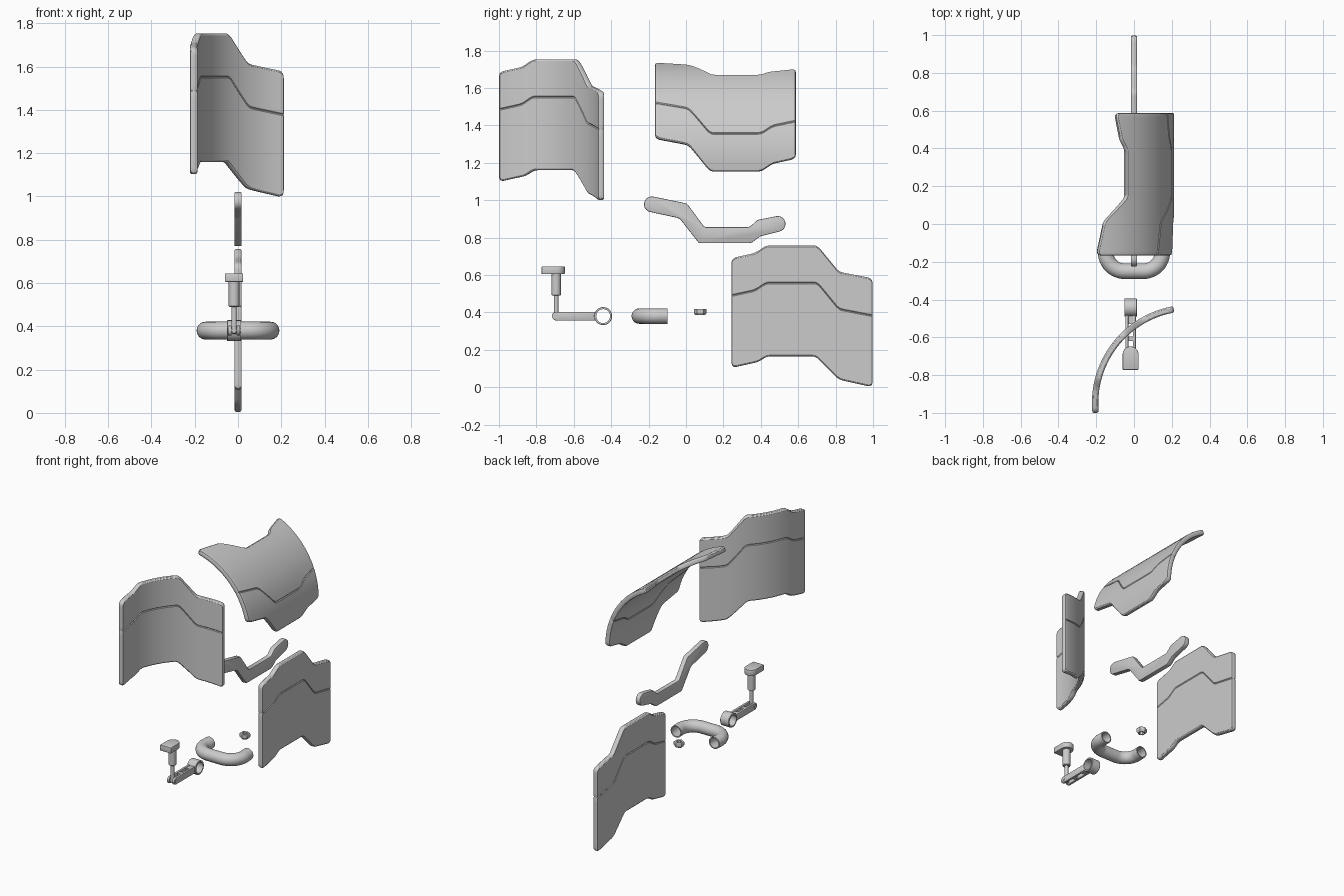
import bpy, bmesh
from math import sin, cos, pi, sqrt, radians
from mathutils import Vector, Matrix

if "Cube" in bpy.data.objects:
    bpy.data.objects.remove(bpy.data.objects["Cube"])


def finish(bm, name, angle=38):
    bmesh.ops.recalc_face_normals(bm, faces=bm.faces[:])
    me = bpy.data.meshes.new(name)
    bm.to_mesh(me)
    bm.free()
    me.polygons.foreach_set("use_smooth", [True] * len(me.polygons))
    me.set_sharp_from_angle(angle=radians(angle))
    ob = bpy.data.objects.new(name, me)
    bpy.context.collection.objects.link(ob)
    return ob


def lerp(pts, s):
    s = min(max(s, pts[0][0]), pts[-1][0])
    for (a, u), (b, v) in zip(pts, pts[1:]):
        if s <= b:
            return u + (v - u) * (s - a) / (b - a)


def soft(pts, s):
    # polyline with slightly rounded corners
    return sum(lerp(pts, s + d) for d in (-.012, 0, .012)) / 3


# ---- stepped panels: one outline, three bends ----
TOP = [(0, .69), (.125, .717), (.185, .757), (.46, .757), (.575, .617), (.755, .582)]
LOW = [(0, .103), (.145, .135), (.19, .165), (.45, .165), (.575, .04), (.755, 0)]
LEN, T = .755, .034


def panel(name, place):
    n = 64
    cols = [0, .004, .012] + [.012 + (LEN - .024) * i / n for i in range(1, n)] + [LEN - .012, LEN - .004, LEN]
    bm = bmesh.new()
    rings = []
    for s in cols:
        d = min(s, LEN - s)
        r = .025
        cut = r - sqrt(r * r - (r - d) ** 2) if d < r else 0
        half = T / 2 - max(0, .009 - sqrt(max(0, .018 * d - d * d))) if d < .009 else T / 2
        top, low = soft(TOP, s) - cut, soft(LOW, s) + cut
        seam = soft(TOP, s) - .2
        b = .008
        side = [(low, half - b), (low + .003, half - .003), (low + b, half)]
        side += [(low + b + (seam - .005 - low - b) * i / 10, half) for i in range(1, 11)]
        side += [(seam, half - .004)]
        side += [(seam + .005 + (top - b - seam - .005) * i / 7, half) for i in range(8)]
        side += [(top - .003, half - .003), (top, half - b)]
        loop = side + [(h, -w) for h, w in reversed(side)]
        rings.append([bm.verts.new(place(s, h, w)) for h, w in loop])
    m = len(rings[0])
    for a, c in zip(rings, rings[1:]):
        for i in range(m):
            bm.faces.new((a[i], a[(i + 1) % m], c[(i + 1) % m], c[i]))
    for ring in (rings[0], rings[-1]):
        for i in range(m // 2 - 1):
            bm.faces.new((ring[i], ring[i + 1], ring[m - 2 - i], ring[m - 1 - i]))
    finish(bm, name, 30)


def arc(a, R, t, w):
    # point on an arc of starting direction a, at length t and offset w
    k = a - t / R
    return R * (sin(a) - sin(k)) - sin(k) * w, R * (cos(k) - cos(a)) + cos(k) * w


def flat(s, h, w):
    return (w, .243 + s, h)


def wrapped(s, h, w):
    u, v = arc(1.675, .503, s, w)
    return (-.203 + u, -1.0 + v, .995 + h)


def arched(s, h, w):
    u, v = arc(-.21, .5, h, w)
    return (-.2 + u, .588 - s, 1.72 + v)


panel("flat_panel", flat)
panel("side_curved_panel", wrapped)
panel("upper_curved_panel", arched)


# ---- helpers for the small parts ----
def prism(name, pts, axis, lo, hi, bevel=.005):
    # outline extruded along x (pts are y,z) or z (pts are x,y)
    bm = bmesh.new()
    f = bm.faces.new([bm.verts.new((lo, *p) if axis == 'x' else (*p, lo)) for p in pts])
    ext = bmesh.ops.extrude_face_region(bm, geom=[f])
    vs = [g for g in ext["geom"] if isinstance(g, bmesh.types.BMVert)]
    d = hi - lo
    bmesh.ops.translate(bm, verts=vs, vec=(d, 0, 0) if axis == 'x' else (0, 0, d))
    bmesh.ops.recalc_face_normals(bm, faces=bm.faces[:])
    if bevel:
        es = [e for e in bm.edges if e.calc_face_angle(0) > 1]
        bmesh.ops.bevel(bm, geom=es, offset=bevel, segments=2, affect='EDGES', profile=.5)
    return finish(bm, name)


def lathe(name, prof, matrix, seg=32, closed=False, angle=38):
    # prof is (radius, height); closed makes a ring section
    bm = bmesh.new()
    rings = [[bm.verts.new(matrix @ Vector((r * cos(2 * pi * i / seg), r * sin(2 * pi * i / seg), z)))
              for i in range(seg)] for r, z in prof]
    pairs = list(zip(rings, rings[1:])) + ([(rings[-1], rings[0])] if closed else [])
    for a, b in pairs:
        for i in range(seg):
            j = (i + 1) % seg
            bm.faces.new((a[i], a[j], b[j], b[i]))
    if not closed:
        bm.faces.new(rings[0])
        bm.faces.new(rings[-1])
    return finish(bm, name, angle)


def semi(cy, cz, r, start, n=10):
    return [(cy + r * cos(start + pi * i / n), cz + r * sin(start + pi * i / n)) for i in range(n + 1)]


# ---- bent strap ----
strap = semi(-.183, .978, .042, radians(80))
strap += [(-.045, .905), (-.03, .897), (.065, .775), (.08, .77), (.34, .77), (.355, .775), (.395, .805), (.41, .81)]
strap += semi(.49, .873, .042, radians(-78))
strap += [(.395, .897), (.38, .893), (.345, .86), (.33, .856), (.105, .856), (.093, .863), (.012, .973), (0, .983)]
prism("bent_strap", strap, 'x', -.017, .017)

# ---- hollow U shaped handle ----
path = [(-.147, -.10), (-.149, -.14)]
path += [(-.050 - .1 * cos(t), -.15 - .1 * sin(t)) for t in [pi / 2 * i / 12 for i in range(13)]]
path += [(-x, y) for x, y in reversed(path)]
bm = bmesh.new()
rings = []
for k, p in enumerate(path):
    a, b = Vector(path[max(k - 1, 0)]), Vector(path[min(k + 1, len(path) - 1)])
    d = (b - a).normalized()
    if k in (0, len(path) - 1):
        d = Vector((0, -1 if k == 0 else 1))
    rings.append([[bm.verts.new((p[0] - d.y * r * cos(q), p[1] + d.x * r * cos(q), .38 + r * sin(q)))
                   for q in [2 * pi * i / 28 for i in range(28)]] for r in (.041, .034)])
for a, b in zip(rings, rings[1:]):
    for s in (0, 1):
        for i in range(28):
            j = (i + 1) % 28
            bm.faces.new((a[s][i], a[s][j], b[s][j], b[s][i]))
for e in (rings[0], rings[-1]):
    for i in range(28):
        j = (i + 1) % 28
        bm.faces.new((e[0][i], e[0][j], e[1][j], e[1][i]))
finish(bm, "handle_tube")

# ---- hex nut ----
lathe("hex_nut", [(.018, .385), (.026, .385), (.034, .397), (.034, .415), (.031, .419), (.018, .419)],
      Matrix.Translation((0, .076, 0)) @ Matrix.Rotation(pi / 6, 4, 'Z'), 6, True, 20)

# ---- clamp ring, forked arm and screw with pad ----
CX = -.018
side = Matrix.Rotation(pi / 2, 4, 'Y')
lathe("clamp_ring", [(.037, -.033), (.046, -.033), (.048, -.031), (.048, .031), (.046, .033), (.037, .033)],
      Matrix.Translation((CX, -.443, .38)) @ side, 40, True)
for label, a, b in (("left", -.028, -.012), ("right", .012, .028)):
    arm = semi(-.694, .38, .023, pi / 2) + [(-.484, .357), (-.484, .403)]
    prism(label + "_arm", arm, 'x', CX + a, CX + b, .003)
for name, y0, y1 in (("arm_root", -.53, -.484), ("arm_bridge", -.62, -.595)):
    prism(name, [(y0, .360), (y1, .360), (y1, .400), (y0, .400)], 'x', CX - .02, CX + .02, 0)
lathe("pivot_pin", [(.012, -.031), (.012, .031)], Matrix.Translation((CX, -.694, .38)) @ side, 20)
lathe("screw_post", [(.008, .365), (.012, .369), (.012, .49), (.022, .49), (.025, .493), (.025, .607)],
      Matrix.Translation((CX, -.694, 0)))
pad = [(CX - .042, -.772), (CX + .042, -.772)]
pad += [(CX + .042 * cos(pi * i / 16), -.69 + .042 * sin(pi * i / 16)) for i in range(17)]
prism("clamp_pad", pad, 'z', .605, .645, .003)
